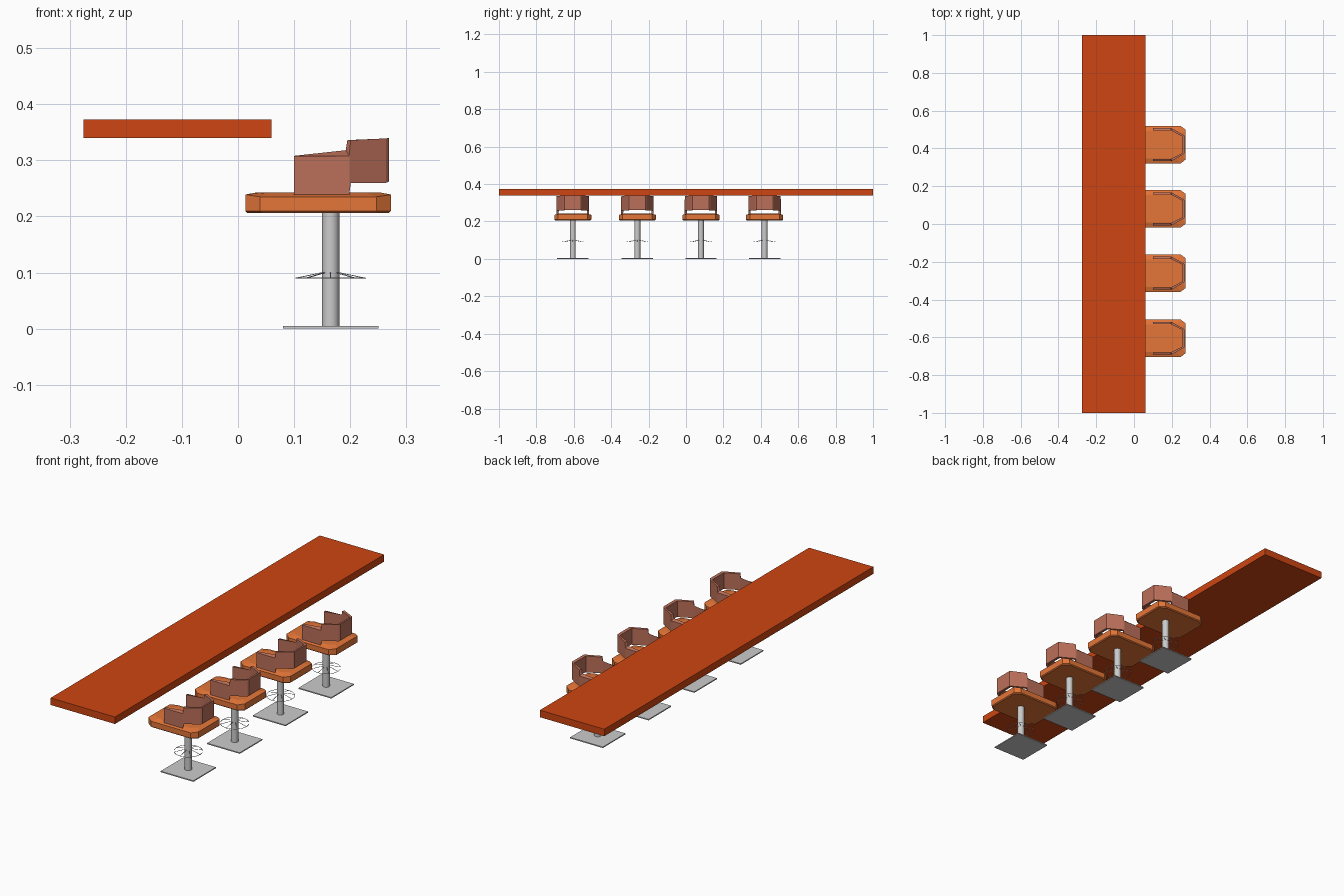
import bpy, bmesh, math
from mathutils import Vector

if "Cube" in bpy.data.objects:
    bpy.data.objects.remove(bpy.data.objects["Cube"])

POLE_X = 0.165
STOOL_Y = (-0.605, -0.26, 0.08, 0.42)


def material(name, rgb):
    m = bpy.data.materials.new(name)
    m.diffuse_color = (*rgb, 1)
    m.use_nodes = True
    m.node_tree.nodes["Principled BSDF"].inputs["Base Color"].default_value = m.diffuse_color
    return m


def finish(name, bm, mat=None, smooth=False):
    bmesh.ops.recalc_face_normals(bm, faces=bm.faces)
    for f in bm.faces:
        f.smooth = smooth and len(f.verts) == 4
    mesh = bpy.data.meshes.new(name)
    bm.to_mesh(mesh)
    bm.free()
    if mat:
        mesh.materials.append(mat)
    return mesh


def loft(rings, name, mat=None, smooth=False):
    """Skin equal-length closed rings and cap both ends."""
    bm = bmesh.new()
    rows = [[bm.verts.new(p) for p in r] for r in rings]
    n = len(rows[0])
    for a, b in zip(rows, rows[1:]):
        for i in range(n):
            bm.faces.new((a[i], a[(i + 1) % n], b[(i + 1) % n], b[i]))
    bm.faces.new(rows[0])
    bm.faces.new(rows[-1])
    return finish(name, bm, mat, smooth)


def box(name, x0, x1, y0, y1, z0, z1, mat=None):
    return loft([[(x0, y0, z), (x1, y0, z), (x1, y1, z), (x0, y1, z)]
                 for z in (z0, z1)], name, mat)


def octagon(inset_x, inset_y, z_end, z_side):
    """Seat outline with cut corners; ends and sides may differ in height."""
    x0, x1 = 0.013 + inset_x, 0.273 - inset_x
    y, c, d = 0.099 - inset_y, 0.026, 0.02
    return [(x0, -y + d, z_end), (x0 + c, -y, z_side), (x1 - c, -y, z_side),
            (x1, -y + d, z_end), (x1, y - d, z_end), (x1 - c, y, z_side),
            (x0 + c, y, z_side), (x0, y - d, z_end)]


def circle(r, z, n=16):
    return [(POLE_X + r * math.cos(2 * math.pi * i / n),
             r * math.sin(2 * math.pi * i / n), z) for i in range(n)]


def add_rod(bm, a, b, r=0.001):
    a, b = Vector(a), Vector(b)
    d = (b - a).normalized()
    u = d.orthogonal().normalized() * r
    v = d.cross(u)
    A, B = [[bm.verts.new(p + o) for o in (u, v, -u, -v)] for p in (a, b)]
    for i in range(4):
        j = (i + 1) % 4
        bm.faces.new((A[i], A[j], B[j], B[i]))
    bm.faces.new(A)
    bm.faces.new(B)


def place(name, mesh, y=0):
    ob = bpy.data.objects.new(name, mesh)
    ob.location.y = y
    bpy.context.collection.objects.link(ob)


counter_mat = material("counter_orange", (0.62, 0.06, 0.006))
seat_mat = material("seat_orange", (0.78, 0.18, 0.04))
back_mat = material("back_brown", (0.5, 0.16, 0.1))

# Counter top
place("counter_top", box("counter_top", -0.275, 0.06, -1, 1, 0.34, 0.373, counter_mat))

# Seat cushion
seat = loft([octagon(0.004, 0.004, 0.206, 0.206), octagon(0, 0, 0.21, 0.21),
             octagon(0, 0, 0.239, 0.235), octagon(0.022, 0.026, 0.243, 0.243)],
            "seat", seat_mat)

# Arms and back: stations are outer xy, inner xy, bottom, outer top, inner top
half = [(0.10, 0.087, 0.10, 0.076, 0.237, 0.308, 0.308),
        (0.198, 0.087, 0.192, 0.076, 0.237, 0.308, 0.318),
        (0.201, 0.086, 0.195, 0.075, 0.260, 0.336, 0.336),
        (0.264, 0.050, 0.256, 0.044, 0.260, 0.339, 0.337),
        (0.269, 0.044, 0.257, 0.040, 0.262, 0.340, 0.337)]
path = half + [(a, -b, c, -d, *z) for a, b, c, d, *z in reversed(half)]
back = loft([[(ox, oy, zb), (ox, oy, zo), (ix, iy, zi), (ix, iy, zb)]
             for ox, oy, ix, iy, zb, zo, zi in path], "arms_and_back", back_mat)

# Pole and floor plate
pole = loft([circle(0.0155, 0.004), circle(0.0155, 0.208)], "pole", smooth=True)
plate = box("floor_plate", 0.08, 0.25, -0.084, 0.084, 0, 0.005)

# Footrest ring with sloping spokes
bm = bmesh.new()
ring, hub = circle(0.062, 0.09), circle(0.014, 0.1)
for i in range(16):
    add_rod(bm, ring[i], ring[(i + 1) % 16])
    if i % 2 == 0:
        add_rod(bm, ring[i], hub[i])
footrest = finish("footrest", bm)

# Row of stools
for k, y in enumerate(STOOL_Y, 1):
    for mesh in (seat, back, pole, plate, footrest):
        place(f"{mesh.name}_{k}", mesh, y)
